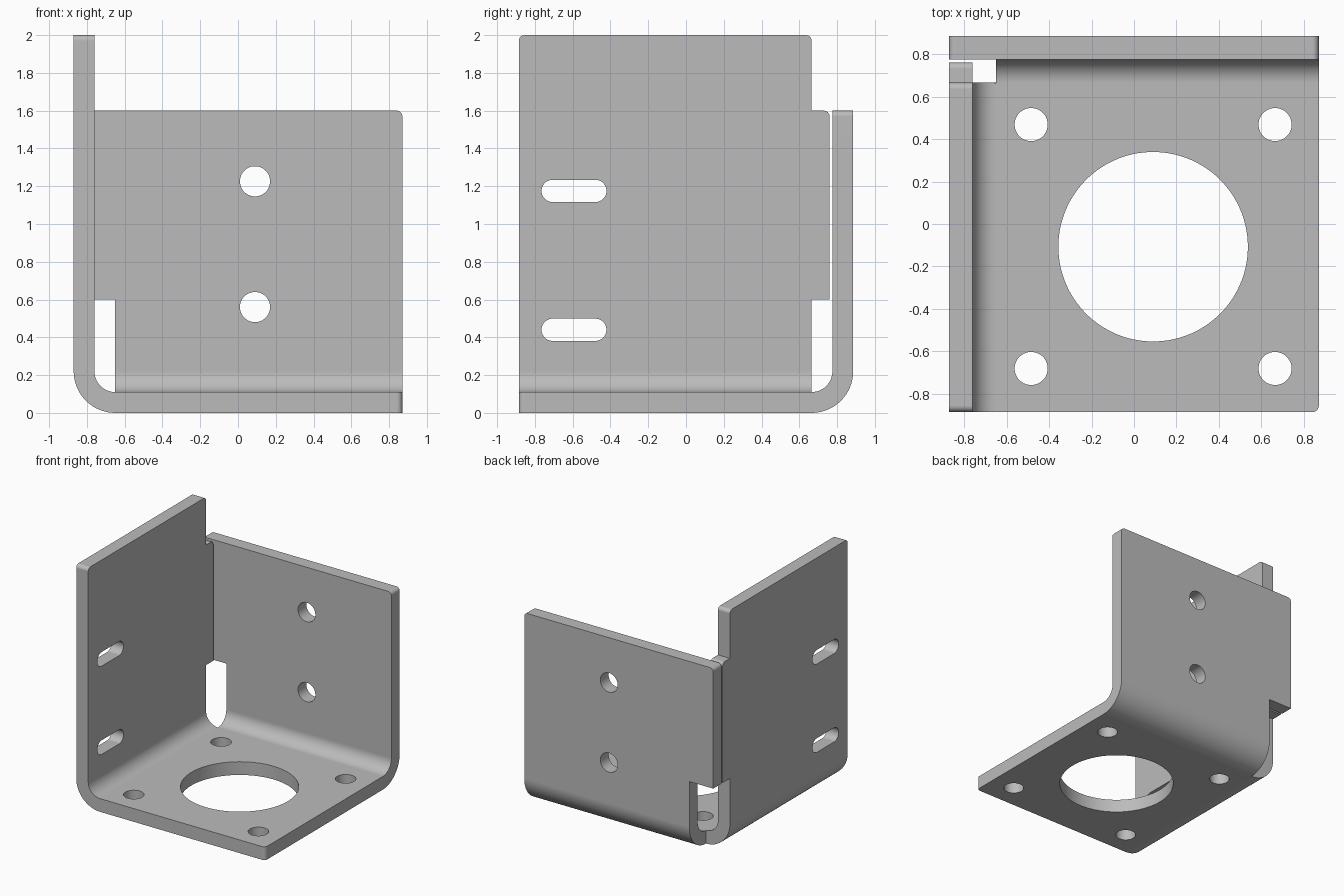
import bpy, bmesh, math
from mathutils import Vector

cube = bpy.data.objects.get("Cube")
if cube:
    bpy.data.objects.remove(cube, do_unlink=True)

W, D = 0.87, 0.885            # half width and half depth
T, R = 0.11, 0.22             # sheet thickness and outer bend radius
BX, BY = R - W, D - R         # bend lines of the side and back flanges
C = 0.03                      # small corner radius


def rounded(corners):
    """Outline from (u, v, radius) right-angled corners."""
    out, n = [], len(corners)
    for i, (u, v, r) in enumerate(corners):
        p = Vector((u, v))
        if r == 0:
            out.append(p)
            continue
        d1 = (Vector(corners[i - 1][:2]) - p).normalized()
        d2 = (Vector(corners[(i + 1) % n][:2]) - p).normalized()
        c = p + r * (d1 + d2)
        for k in range(7):
            t = math.pi / 2 * k / 6
            out.append(c - r * (d2 * math.cos(t) + d1 * math.sin(t)))
    return out


def on_base(p, h):
    return (p[0], p[1], h)


def on_side(p, h):
    return (h, p[0], p[1])


def on_back(p, h):
    return (p[0], h, p[1])


def add_face(bm, points):
    return bm.faces.new([bm.verts.new(p) for p in points])


def make_object(name, bm):
    mesh = bpy.data.meshes.new(name)
    bm.to_mesh(mesh)
    bm.free()
    obj = bpy.data.objects.new(name, mesh)
    bpy.context.collection.objects.link(obj)
    return obj


# Outer skin: base plate and two flanges
bm = bmesh.new()
base = [(BX, -D, 0), (W, -D, C), (W, BY, 0), (BX, BY, 0)]
side = [(-D, R, 0), (BY, R, 0), (BY, 0.6, 0), (0.76, 0.6, 0), (0.76, 1.6, C),
        (BY, 1.6, 0), (BY, 2, C), (-D, 2, C)]
back = [(W, R, 0), (BX, R, 0), (BX, 0.6, 0), (-W, 0.6, 0), (-W, 1.6, C), (W, 1.6, C)]
for outline, place, h in ((base, on_base, 0), (side, on_side, -W), (back, on_back, D)):
    add_face(bm, [place(p, h) for p in rounded(outline)])

# Quarter-round bends joining the flanges to the base
STEPS = 16
arc = [(R * math.sin(a), R - R * math.cos(a))
       for a in (math.pi / 2 * k / STEPS for k in range(STEPS + 1))]
for (s0, z0), (s1, z1) in zip(arc, arc[1:]):
    add_face(bm, [(BX - s0, -D, z0), (BX - s0, BY, z0), (BX - s1, BY, z1), (BX - s1, -D, z1)])
    add_face(bm, [(BX, BY + s0, z0), (W, BY + s0, z0), (W, BY + s1, z1), (BX, BY + s1, z1)])
bmesh.ops.remove_doubles(bm, verts=bm.verts[:], dist=0.0005)
bmesh.ops.recalc_face_normals(bm, faces=bm.faces[:])
bm.faces.ensure_lookup_table()
if max(bm.faces, key=lambda f: abs(f.normal.z) * f.calc_area()).normal.z > 0:
    bmesh.ops.reverse_faces(bm, faces=bm.faces[:])
bracket = make_object("bent_bracket", bm)

# Cutters for the round holes and the slots
cut = bmesh.new()


def add_cutter(place, u, v, r, lo, hi, half=0.0, n=32):
    ring = []
    for k in range(n):
        a = 2 * math.pi * (k + 0.5) / n
        ring.append((u + r * math.cos(a) + math.copysign(half, math.cos(a)), v + r * math.sin(a)))
    bottom = [cut.verts.new(place(p, lo)) for p in ring]
    top = [cut.verts.new(place(p, hi)) for p in ring]
    cut.faces.new(bottom[::-1])
    cut.faces.new(top)
    for i in range(n):
        j = (i + 1) % n
        cut.faces.new((bottom[i], bottom[j], top[j], top[i]))


add_cutter(on_base, 0.09, -0.107, 0.446, -0.1, 0.2, n=96)
for x in (-0.484, 0.664):
    for y in (-0.68, 0.468):
        add_cutter(on_base, x, y, 0.078, -0.1, 0.2)
for z in (0.56, 1.226):
    add_cutter(on_back, 0.09, z, 0.08, D - 0.2, D + 0.1)
for z in (0.44, 1.175):
    add_cutter(on_side, -0.593, z, 0.059, -W - 0.1, -W + 0.2, half=0.113)
bmesh.ops.recalc_face_normals(cut, faces=cut.faces[:])
cutter = make_object("hole_cutter", cut)
cutter.hide_render = True

# Thickness, holes and smooth bends
bpy.ops.object.select_all(action='DESELECT')
bpy.context.view_layer.objects.active = bracket
bracket.select_set(True)
solid = bracket.modifiers.new("thickness", 'SOLIDIFY')
solid.thickness = T
solid.offset = -1
solid.use_even_offset = True
holes = bracket.modifiers.new("holes", 'BOOLEAN')
holes.operation = 'DIFFERENCE'
holes.solver = 'EXACT'
holes.object = cutter
for name in ("thickness", "holes"):
    bpy.ops.object.modifier_apply(modifier=name)
bpy.data.objects.remove(cutter, do_unlink=True)
bpy.ops.object.shade_smooth_by_angle(angle=math.radians(30))
weighted = bracket.modifiers.new("flat_faces", 'WEIGHTED_NORMAL')
weighted.keep_sharp = True

# Plain grey metal
grey = bpy.data.materials.new("grey_metal")
grey.use_nodes = True
grey.diffuse_color = (0.5, 0.5, 0.5, 1)
grey.node_tree.nodes["Principled BSDF"].inputs["Base Color"].default_value = (0.5, 0.5, 0.5, 1)
bracket.data.materials.clear()
bracket.data.materials.append(grey)
